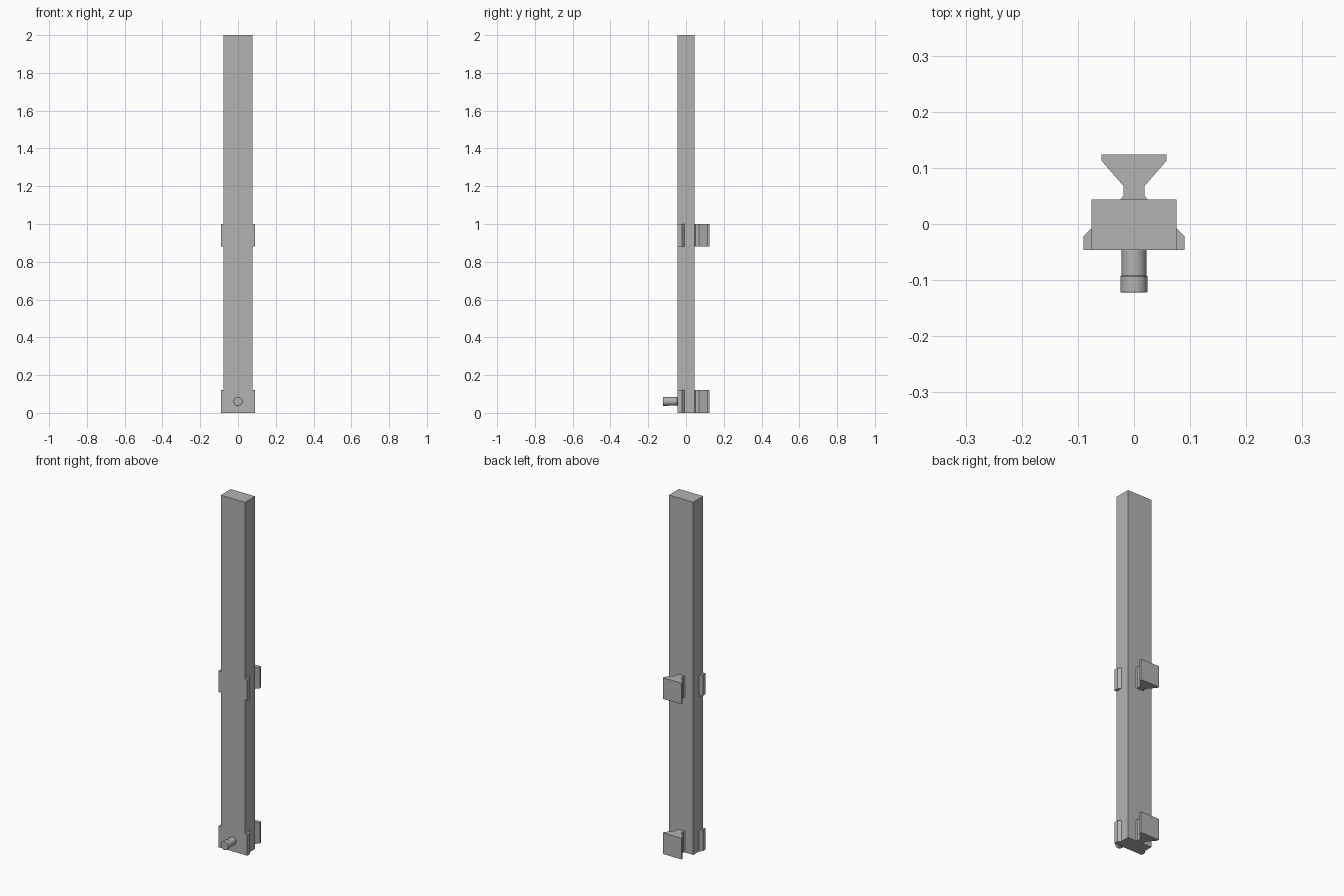
import bpy, bmesh
from math import pi

cube = bpy.data.objects.get("Cube")
if cube:
    bpy.data.objects.remove(cube, do_unlink=True)

grey = bpy.data.materials.new("plain grey")
grey.use_nodes = True
colour = (0.45, 0.45, 0.45, 1)
grey.diffuse_color = colour
grey.node_tree.nodes["Principled BSDF"].inputs["Base Color"].default_value = colour


def extrude_profile(name, points, bottom, top):
    """Prism from an xy outline, raised from bottom to top."""
    bm = bmesh.new()
    face = bm.faces.new([bm.verts.new((x, y, bottom)) for x, y in points])
    walls = bmesh.ops.extrude_face_region(bm, geom=[face])
    verts = [v for v in walls["geom"] if isinstance(v, bmesh.types.BMVert)]
    bmesh.ops.translate(bm, verts=verts, vec=(0, 0, top - bottom))
    bmesh.ops.recalc_face_normals(bm, faces=bm.faces[:])
    mesh = bpy.data.meshes.new(name)
    bm.to_mesh(mesh)
    bm.free()
    mesh.materials.append(grey)
    obj = bpy.data.objects.new(name, mesh)
    bpy.context.collection.objects.link(obj)
    return obj


def peg_part(name, radius, front, back, bevel):
    """Round peg section running along y."""
    bpy.ops.mesh.primitive_cylinder_add(
        vertices=32, radius=radius, depth=back - front,
        location=(0, (front + back) / 2, 0.061), rotation=(pi / 2, 0, 0))
    obj = bpy.context.object
    obj.name = name
    obj.data.materials.append(grey)
    mod = obj.modifiers.new("rounded rim", "BEVEL")
    mod.width = bevel
    mod.segments = 2
    bpy.ops.object.shade_smooth_by_angle()


# Long rectangular bar
W, FRONT, BACK = 0.076, -0.046, 0.044
extrude_profile("bar", [(-W, FRONT), (W, FRONT), (W, BACK), (-W, BACK)], 0, 2)

# Dovetail hooks on the back and chamfered lugs on the sides
half_hook = [(0.024, BACK), (0.019, 0.05), (0.019, 0.068),
             (0.058, 0.113), (0.058, 0.124)]
hook = half_hook + [(-x, y) for x, y in reversed(half_hook)]
lug = [(W, FRONT), (0.09, FRONT), (0.09, -0.022), (W, -0.008)]
for level, bottom in (("lower", 0), ("middle", 0.88)):
    top = bottom + 0.12
    extrude_profile(level + "_dovetail_hook", hook, bottom, top)
    for side, sign in (("left", 1), ("right", -1)):
        extrude_profile(f"{level}_{side}_lug",
                        [(x * sign, y) for x, y in lug], bottom, top)

# Front peg with a slightly wider head
peg_part("peg_shaft", 0.022, -0.094, FRONT, 0.001)
peg_part("peg_head", 0.024, -0.122, -0.092, 0.002)
